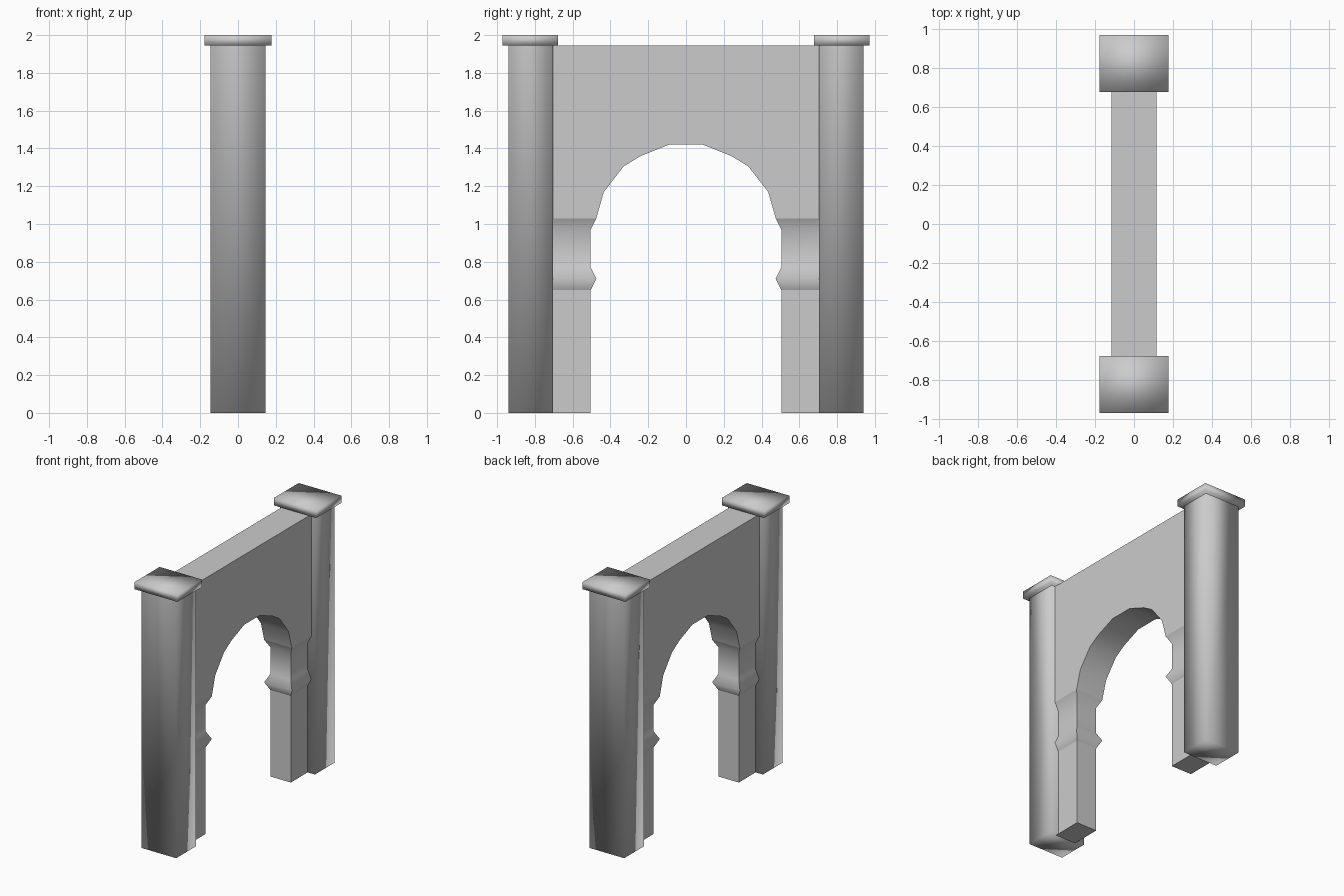
import bpy
import bmesh
from math import radians

if "Cube" in bpy.data.objects:
    bpy.data.objects.remove(bpy.data.objects["Cube"])

# Single stone colour
stone = bpy.data.materials.new("grey_stone")
stone.use_nodes = True
COLOUR = (0.6, 0.6, 0.6, 1)
stone.diffuse_color = COLOUR
stone.node_tree.nodes["Principled BSDF"].inputs["Base Color"].default_value = COLOUR


def finish(name, bm, smooth_angle=180, crease_z=None):
    """Turn a bmesh into a stone object, with optional sharp ring at crease_z."""
    bmesh.ops.recalc_face_normals(bm, faces=bm.faces)
    mesh = bpy.data.meshes.new(name)
    for face in bm.faces:
        face.smooth = True
    for edge in bm.edges:
        if len(edge.link_faces) == 2:
            level = crease_z is not None and all(
                abs(v.co.z - crease_z) < 0.001 for v in edge.verts)
            edge.smooth = not level and edge.calc_face_angle() < radians(smooth_angle)
    bm.to_mesh(mesh)
    bm.free()
    mesh.materials.append(stone)
    obj = bpy.data.objects.new(name, mesh)
    bpy.context.collection.objects.link(obj)
    return obj


def loft(rings, closed_top=True):
    """Stack rectangles given as (half width x, inner y, outer y, z)."""
    bm = bmesh.new()
    loops = [[bm.verts.new(p) for p in
              ((-hx, y0, z), (hx, y0, z), (hx, y1, z), (-hx, y1, z))]
             for hx, y0, y1, z in rings]
    for low, high in zip(loops, loops[1:]):
        for i in range(4):
            j = (i + 1) % 4
            bm.faces.new((low[i], low[j], high[j], high[i]))
    bm.faces.new(loops[0][::-1])
    if closed_top:
        bm.faces.new(loops[-1])
    return bm


PIER_STEPS = [(0, 0), (0.65, 0), (0.71, 0.03), (0.77, 0), (0.97, 0), (1.03, 0.03)]

for side, label in ((-1, "front"), (1, "back")):
    # Softly shaded square pillar
    finish(label + "_pillar", loft([(0.145, side * 0.705, side * 0.94, z)
                                    for z in (0, 1.95)], closed_top=False))
    # Overhanging cap slab
    finish(label + "_cap", loft([(0.177, side * 0.677, side * 0.972, z)
                                 for z in (1.945, 2)]))
    # Moulded pier under the arch, set in from the wall
    finish(label + "_pier", loft([(0.085 + out, side * (0.505 - out), side * 0.73, z)
                                  for z, out in PIER_STEPS]), 60, 0.65)

# Wall with faceted arch opening
half_arch = [(0.475, 1.03), (0.435, 1.17), (0.33, 1.305), (0.24, 1.36), (0.09, 1.42)]
outline = ([(0.73, 1.945), (0.73, 1.03)] + half_arch
           + [(-y, z) for y, z in reversed(half_arch)]
           + [(-0.73, 1.03), (-0.73, 1.945)])
bm = bmesh.new()
wall = bm.faces.new([bm.verts.new((-0.115, y, z)) for y, z in outline])
extruded = bmesh.ops.extrude_face_region(bm, geom=[wall], use_keep_orig=True)
new_verts = [g for g in extruded["geom"] if isinstance(g, bmesh.types.BMVert)]
bmesh.ops.translate(bm, vec=(0.23, 0, 0), verts=new_verts)
finish("arch_wall", bm, 35)
